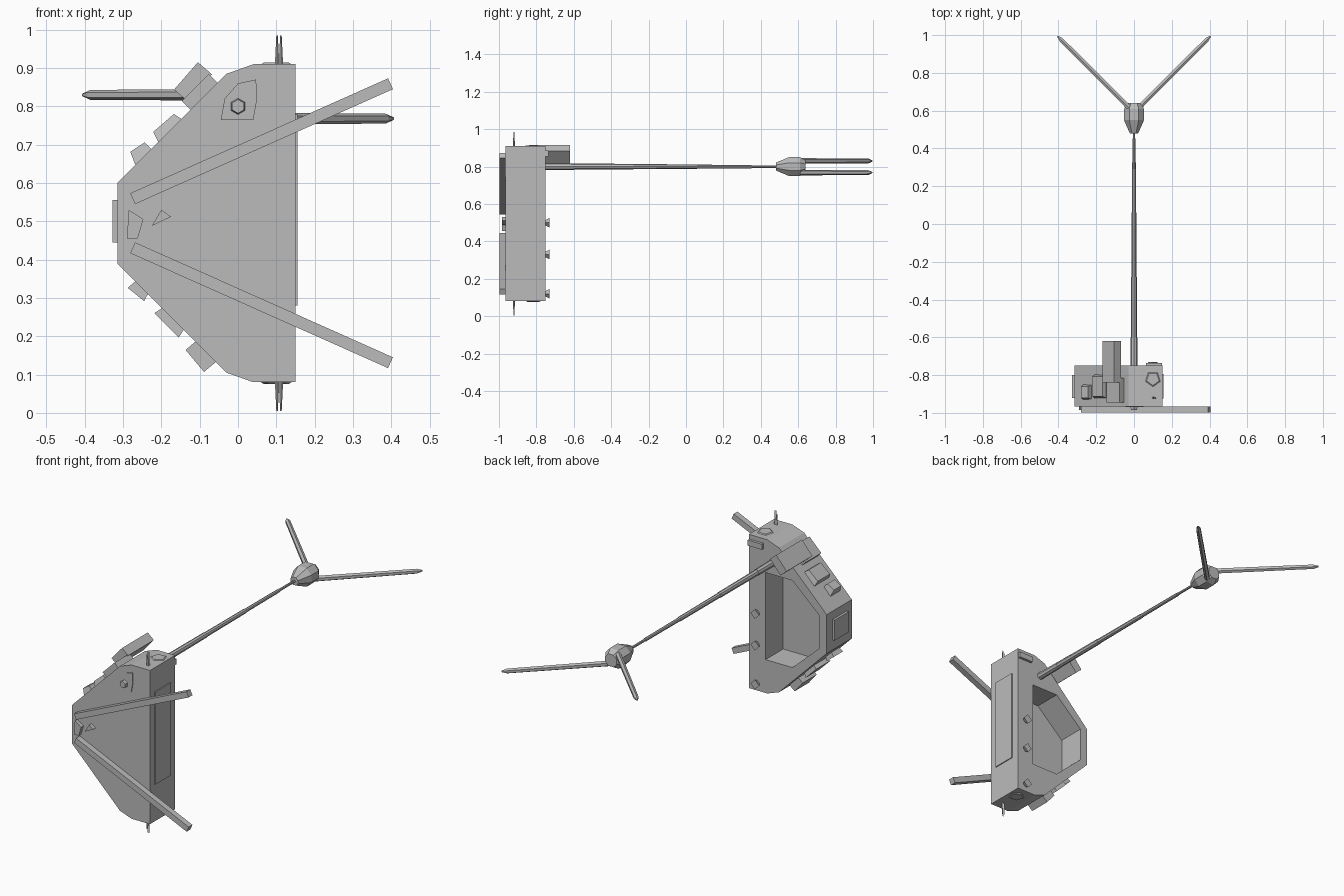
import bpy, bmesh, math
from mathutils import Vector

cube = bpy.data.objects.get("Cube")
if cube:
    bpy.data.objects.remove(cube)

grey = bpy.data.materials.new("light grey")
grey.use_nodes = True
grey.diffuse_color = (0.5, 0.5, 0.5, 1)
grey.node_tree.nodes["Principled BSDF"].inputs["Base Color"].default_value = (0.5, 0.5, 0.5, 1)
MID = 0.495


def finish(bm, name):
    bmesh.ops.recalc_face_normals(bm, faces=bm.faces)
    mesh = bpy.data.meshes.new(name)
    bm.to_mesh(mesh)
    bm.free()
    mesh.materials.append(grey)
    obj = bpy.data.objects.new(name, mesh)
    bpy.context.collection.objects.link(obj)
    return obj


def prism(name, outline, y0, y1, scale=1.0):
    """Extrude an x-z outline along y, optionally scaling the far end."""
    bm = bmesh.new()
    c = sum((Vector(p) for p in outline), Vector((0, 0))) / len(outline)
    far = [c + (Vector(p) - c) * scale for p in outline]
    a = [bm.verts.new((x, y0, z)) for x, z in outline]
    b = [bm.verts.new((x, y1, z)) for x, z in far]
    bm.faces.new(a)
    bm.faces.new(b)
    for i in range(len(a)):
        j = (i + 1) % len(a)
        bm.faces.new((a[i], a[j], b[j], b[i]))
    return finish(bm, name)


def box(name, center, size, angle=0, taper=1.0):
    """Box turned about y; its top can be narrowed."""
    bm = bmesh.new()
    bmesh.ops.create_cube(bm, size=1)
    for v in bm.verts:
        k = taper if v.co.z > 0 else 1
        v.co = Vector((v.co.x * size[0] * k, v.co.y * size[1] * k, v.co.z * size[2]))
    obj = finish(bm, name)
    obj.location = center
    obj.rotation_euler.y = math.radians(angle)
    return obj


def rod(name, start, end, r0, r1, sides=8):
    start, end = Vector(start), Vector(end)
    bm = bmesh.new()
    bmesh.ops.create_cone(bm, cap_ends=True, segments=sides, radius1=r0, radius2=r1,
                          depth=(end - start).length)
    obj = finish(bm, name)
    obj.location = (start + end) / 2
    obj.rotation_euler = (end - start).to_track_quat('Z', 'Y').to_euler()
    return obj


# Hull with an open bay in its back
half = [(-0.315, 0.105), (-0.03, 0.39), (0.04, 0.415), (0.15, 0.415)]
hull_outline = [(x, MID + z) for x, z in half] + [(x, MID - z) for x, z in reversed(half)]
hull = prism("hull", hull_outline, -0.965, -0.75)
bay_half = [(-0.27, 0.09), (-0.11, 0.235), (0.05, 0.235)]
bay_outline = [(x, MID + z) for x, z in bay_half] + [(x, MID - z) for x, z in reversed(bay_half)]
cutter = prism("bay_cutter", bay_outline, -0.9, -0.7)
cutter.hide_render = True
cutter.hide_viewport = True
cut = hull.modifiers.new("bay", 'BOOLEAN')
cut.operation = 'DIFFERENCE'
cut.solver = 'EXACT'
cut.object = cutter

# Panels on the side faces
box("side_panel", (0.152, -0.86, 0.53), (0.006, 0.13, 0.5))
box("nose_panel", (-0.321, -0.86, 0.5), (0.014, 0.12, 0.11))

# Front bars and spike aerials, mirrored top to bottom
for s, side in ((1, "upper"), (-1, "lower")):
    a, b = Vector((-0.275, s * 0.064)), Vector((0.398, s * 0.364))
    d = (b - a).normalized()
    n = Vector((-d.y, d.x)) * 0.0155
    corners = [a + n, b + n, b - n, a - n]
    prism(side + "_front_bar", [(p.x, MID + p.y) for p in corners], -0.998, -0.966)
    for dx in (-0.005, 0.005):
        rod(side + "_spike", (0.107 + dx, -0.92, MID + s * 0.41),
            (0.107 + dx, -0.92, MID + s * 0.49), 0.006, 0.002, 4)


def mount(name, side, along, out, y, size, tilt=0, taper=1.0):
    """Place a box on the sloping upper (+1) or lower (-1) face."""
    k = math.sqrt(0.5)
    x = -0.315 + (along - out) * k
    z = 0.105 + (along + out) * k
    return box(name, (x, y, MID + side * z), size, -45 * side + tilt, taper)


# Instruments on the slopes
mount("camera_housing", 1, 0.326, 0.047, -0.73, (0.095, 0.22, 0.048), -4)
mount("camera_base", 1, 0.32, 0.012, -0.88, (0.1, 0.13, 0.04))
mount("upper_sensor", 1, 0.195, 0.008, -0.86, (0.09, 0.13, 0.035), 4, 0.8)
mount("upper_box", 1, 0.1, 0.012, -0.89, (0.06, 0.08, 0.035), 12, 0.75)
mount("lower_box", -1, 0.09, 0.008, -0.89, (0.055, 0.08, 0.03), -6, 0.8)
mount("lower_sensor", -1, 0.205, 0.008, -0.86, (0.09, 0.12, 0.03), 0, 0.85)
mount("lower_plate", -1, 0.325, 0.013, -0.86, (0.075, 0.12, 0.048), 5)

# Sensors on the front
prism("sensor_plate", [(-0.045, 0.765), (0.04, 0.765), (0.05, 0.82), (0.047, 0.87), (0, 0.86),
                       (-0.035, 0.82)], -0.969, -0.96)
rod("front_sensor", (0, -0.965, 0.8), (0, -0.985, 0.8), 0.022, 0.018, 6)
prism("nose_fairing", [(-0.29, 0.455), (-0.262, 0.455), (-0.247, 0.505), (-0.285, 0.53)],
      -0.985, -0.96)
prism("front_horn", [(-0.225, 0.488), (-0.175, 0.512), (-0.2, 0.53)], -0.985, -0.96)

# Small thrusters on the top, bottom and back rim
for z0, z1 in ((0.905, 0.914), (0.085, 0.076)):
    rod("edge_thruster", (0.1, -0.82, z0), (0.1, -0.82, z1), 0.05, 0.035, 5)
for z in (0.33, 0.5, 0.12):
    rod("rim_thruster", (0.1, -0.755, z), (0.1, -0.73, z), 0.012, 0.026, 4)
box("rim_bracket", (0.105, -0.745, 0.87), (0.085, 0.018, 0.03))

# Stepped boom
stations = [(-0.76, 0.019), (-0.6, 0.016), (-0.28, 0.013), (0.06, 0.010), (0.35, 0.007), (0.5, 0)]
for (y0, r), (y1, _) in zip(stations, stations[1:]):
    rod("boom_section", (0, y0, 0.8), (0, y1, 0.8), r, r * 0.92)

# Hub and its two pointed arms
hub = [(-0.025, 0.75), (0.025, 0.75), (0.053, 0.78), (0.053, 0.82), (0.025, 0.85),
       (-0.025, 0.85), (-0.053, 0.82), (-0.053, 0.78)]
prism("hub", hub, 0.55, 0.61)
prism("hub_cap", hub, 0.61, 0.64, 0.65)
prism("hub_neck", hub, 0.55, 0.48, 0.42)
for s, z, side in ((-1, 0.83, "right"), (1, 0.768, "left")):
    rod(side + "_arm", (s * 0.025, 0.615, z), (s * 0.385, 0.975, z), 0.015, 0.013, 6)
    rod(side + "_arm_tip", (s * 0.385, 0.975, z), (s * 0.405, 0.995, z), 0.013, 0.004, 6)
